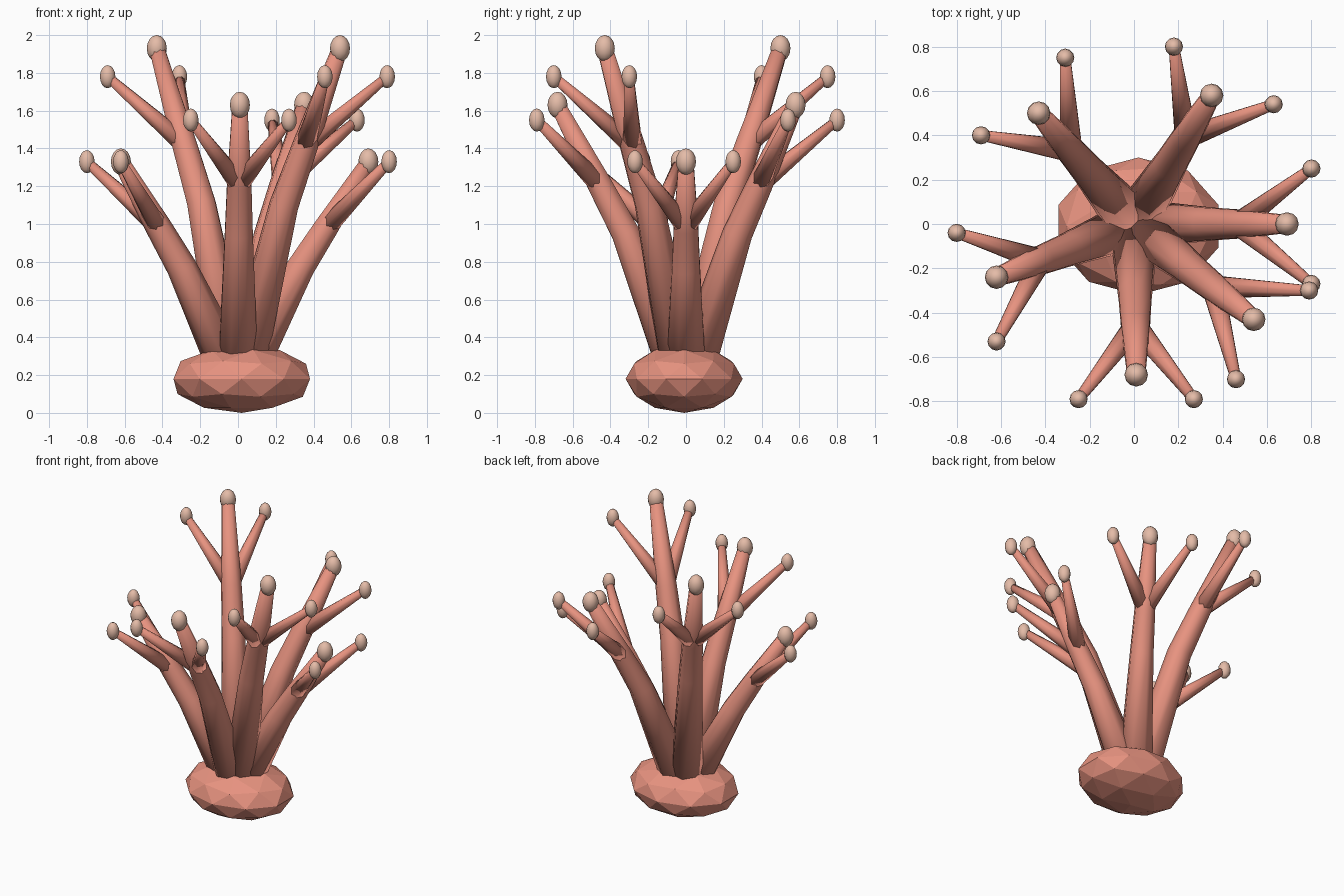
import bpy, bmesh, math
from mathutils import Vector

if "Cube" in bpy.data.objects:
    bpy.data.objects.remove(bpy.data.objects["Cube"])


def material(name, rgb):
    m = bpy.data.materials.new(name)
    m.diffuse_color = (*rgb, 1)
    m.use_nodes = True
    m.node_tree.nodes["Principled BSDF"].inputs["Base Color"].default_value = m.diffuse_color
    return m


CORAL = material("coral", (0.80, 0.29, 0.215))
PALE = material("pale_tip", (0.78, 0.50, 0.39))


def finish(name, bm, mat, smooth=True):
    bmesh.ops.recalc_face_normals(bm, faces=bm.faces)
    for f in bm.faces:
        f.smooth = smooth
    me = bpy.data.meshes.new(name)
    bm.to_mesh(me)
    bm.free()
    me.materials.append(mat)
    ob = bpy.data.objects.new(name, me)
    bpy.context.collection.objects.link(ob)
    return ob


def tube(name, points, radii, sides=8):
    """Tapered tube through the points, capped at both ends."""
    bm = bmesh.new()
    pts = [Vector(p) for p in points]
    rings = []
    for i, (p, r) in enumerate(zip(pts, radii)):
        d = (pts[min(i + 1, len(pts) - 1)] - pts[max(i - 1, 0)]).normalized()
        u = d.cross(Vector((0, 0, 1))).normalized()
        v = d.cross(u)
        angles = [math.tau * (k + 0.5) / sides for k in range(sides)]
        rings.append([bm.verts.new(p + r * (math.cos(a) * u + math.sin(a) * v))
                      for a in angles])
    for a, b in zip(rings, rings[1:]):
        for k in range(sides):
            n = (k + 1) % sides
            bm.faces.new((a[k], a[n], b[n], b[k]))
    bm.faces.new(rings[0])
    bm.faces.new(rings[-1])
    return finish(name, bm, CORAL)


def ball(name, centre, r, h):
    bm = bmesh.new()
    bmesh.ops.create_uvsphere(bm, u_segments=12, v_segments=8, radius=1)
    bmesh.ops.scale(bm, vec=(r, r, h), verts=bm.verts)
    bmesh.ops.translate(bm, vec=centre, verts=bm.verts)
    return finish(name, bm, PALE)


# Faceted foot
bm = bmesh.new()
bmesh.ops.create_icosphere(bm, subdivisions=2, radius=1)
bmesh.ops.scale(bm, vec=(0.38, 0.31, 0.18), verts=bm.verts)
bmesh.ops.translate(bm, vec=(0.02, -0.01, 0.18), verts=bm.verts)
finish("base", bm, CORAL, smooth=False)

# Branches: main tip, bend height, bend reach, two side tips (x, y), side tip height
BRANCHES = [
    ((0.69, 0.00, 1.33), 0.77, 0.48, [(0.80, 0.25), (0.80, -0.27)], 1.33),
    ((0.35, 0.58, 1.63), 0.95, 0.47, [(0.18, 0.80), (0.63, 0.54)], 1.55),
    ((-0.43, 0.50, 1.93), 1.11, 0.45, [(-0.31, 0.75), (-0.69, 0.40)], 1.78),
    ((-0.62, -0.24, 1.33), 0.77, 0.48, [(-0.80, -0.04), (-0.62, -0.53)], 1.33),
    ((0.01, -0.68, 1.63), 0.95, 0.47, [(-0.25, -0.79), (0.27, -0.79)], 1.55),
    ((0.54, -0.43, 1.93), 1.10, 0.45, [(0.79, -0.30), (0.46, -0.70)], 1.78),
]
for i, (tip, bend_z, reach, sides, side_z) in enumerate(BRANCHES, 1):
    tip = Vector(tip)
    root = Vector((tip.x * 0.05, tip.y * 0.05, 0.2))
    bend = Vector((tip.x * reach, tip.y * reach, bend_z))
    fork = bend.lerp(tip, 0.38)
    tube(f"branch_{i}", [root, bend, fork, tip], [0.115, 0.08, 0.07, 0.043])
    ball(f"branch_tip_{i}", tip, 0.053, 0.07)
    for j, (x, y) in enumerate(sides, 1):
        end = Vector((x, y, side_z))
        tube(f"twig_{i}_{j}", [fork, end], [0.055, 0.025])
        ball(f"twig_tip_{i}_{j}", end, 0.041, 0.061)
